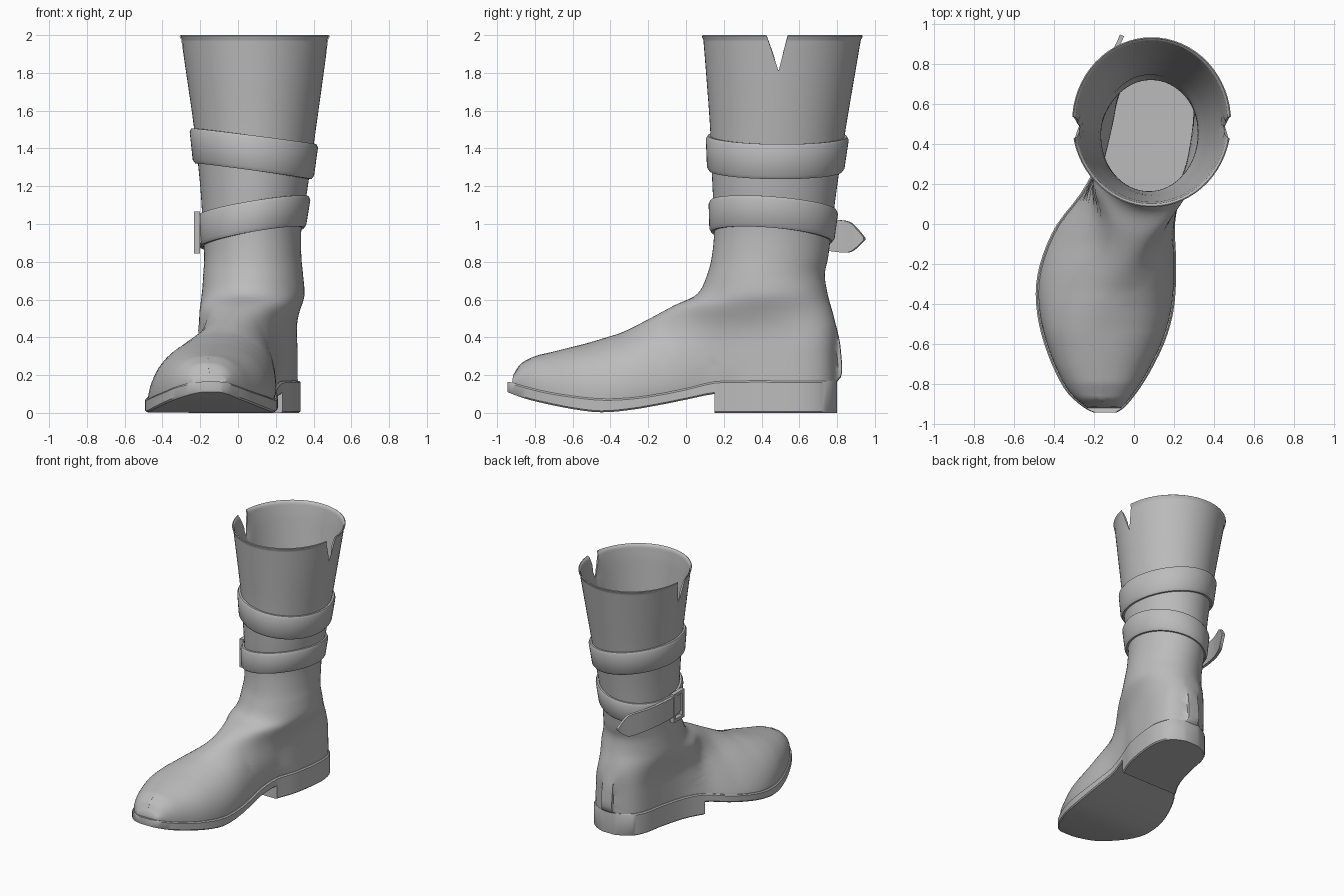
import bpy, bmesh, math
from mathutils import Vector

if "Cube" in bpy.data.objects:
    bpy.data.objects.remove(bpy.data.objects["Cube"])

leather = bpy.data.materials.new("grey leather")
leather.diffuse_color = (0.5, 0.5, 0.5, 1)
leather.use_nodes = True
leather.node_tree.nodes["Principled BSDF"].inputs["Base Color"].default_value = leather.diffuse_color
N = 64


def spline(rows, t):
    """Catmull-Rom through rows at index t."""
    i = min(int(t), len(rows) - 2)
    f = t - i
    p = [rows[max(0, min(len(rows) - 1, i + d))] for d in (-1, 0, 1, 2)]
    return [0.5 * (2*b + (c - a)*f + (2*a - 5*b + 4*c - d)*f*f + (3*b - a - 3*c + d)*f**3)
            for a, b, c, d in zip(*p)]


def lerp_table(rows, v):
    """Linear lookup in rows sorted by their first value."""
    for a, b in zip(rows, rows[1:]):
        if v <= b[0]:
            f = max(0, (v - a[0]) / (b[0] - a[0]))
            return [p + (q - p) * f for p, q in zip(a, b)]
    return list(rows[-1])


def loft(name, rings, close=False, caps=(True, True)):
    """Skin a list of point rings into one object."""
    bm = bmesh.new()
    vs = [[bm.verts.new(p) for p in r] for r in rings]
    n = len(vs[0])
    pairs = list(zip(vs, vs[1:])) + ([(vs[-1], vs[0])] if close else [])
    for a, b in pairs:
        for j in range(n):
            bm.faces.new((a[j], a[(j+1) % n], b[(j+1) % n], b[j]))
    if not close:
        for cap, ring in zip(caps, (vs[0], vs[-1])):
            if cap:
                bm.faces.new(ring)
    bmesh.ops.recalc_face_normals(bm, faces=bm.faces)
    me = bpy.data.meshes.new(name)
    bm.to_mesh(me)
    bm.free()
    me.materials.append(leather)
    ob = bpy.data.objects.new(name, me)
    bpy.context.collection.objects.link(ob)
    return ob


def finish(ob, angle=35):
    """Apply modifiers and smooth."""
    bpy.context.view_layer.update()
    dg = bpy.context.evaluated_depsgraph_get()
    me = bpy.data.meshes.new_from_object(ob.evaluated_get(dg))
    ob.modifiers.clear()
    ob.data = me
    bpy.ops.object.select_all(action='DESELECT')
    ob.select_set(True)
    bpy.context.view_layer.objects.active = ob
    bpy.ops.object.shade_smooth_by_angle(angle=math.radians(angle))


# Sole outline: y, left x, right x, bottom z, top z
plan = [
    (-.945, -.20, -.09, .11, .165), (-.92, -.25, -.05, .10, .16), (-.85, -.33, .01, .075, .14),
    (-.75, -.39, .075, .05, .115), (-.6, -.45, .15, .02, .09), (-.45, -.485, .195, .003, .075),
    (-.3, -.49, .21, .015, .08), (-.15, -.455, .21, .04, .10), (0, -.385, .205, .07, .13),
    (.15, -.27, .235, .10, .165), (.3, -.19, .29, .10, .17), (.5, -.135, .325, .10, .17),
    (.63, -.11, .328, .10, .17), (.72, -.07, .30, .10, .17), (.77, -.01, .25, .10, .17),
    (.80, .06, .18, .10, .17),
]
fine_plan = [spline(plan, i / 8) for i in range((len(plan) - 1) * 8 + 1)]

# Upper: sections fanning from the shaft mouth round the ankle to the toe
# front y, front z, back y, back z, front centre x, back centre x, half width
sections = [
    (.09, 2.0, .93, 2.0, .088, .088, .393),
    (.11, 1.75, .887, 1.75, .09, .09, .357),
    (.128, 1.5, .845, 1.5, .09, .09, .322),
    (.14, 1.2, .80, 1.2, .085, .085, .285),
    (.15, 1.0, .772, .98, .075, .075, .262),
    (.14, .85, .752, .82, .078, .078, .257),
    (.115, .74, .735, .73, .075, .085, .264),
    (.06, .63, .752, .62, .06, .1, .272),
    (-.06, .57, .785, .5, .02, .1, .272),
    (-.2, .495, .82, .33, -.04, .11, .26),
    (-.33, .43, .80, .165, -.09, .11, .255),
    (-.42, .4, .55, .155, -.12, .1, .265),
    (-.52, .37, .2, .15, -.14, -.03, .275),
    (-.62, .345, -.1, .1, -.15, -.11, .3),
    (-.72, .32, -.4, .065, -.16, -.14, .3),
    (-.8, .3, -.62, .08, -.16, -.15, .255),
    (-.875, .26, -.81, .12, -.16, -.16, .17),
    (-.915, .2, -.922, .15, -.15, -.15, .09),
]
# instep ridge: y, height, centre x, continued steeply behind the shin
ridge = sorted([(s[0], s[1], s[4]) for s in sections[5:]]) + [(.16, 1.1, .075), (.9, 6, .1)]


def foot_x(y, z):
    """Centre and half width of the foot at a side-view point."""
    _, l, r, _, zt = lerp_table(fine_plan, y)
    _, top, cx = lerp_table(ridge, y)
    h = min(1, max(0, (z - zt) / max(.01, top - zt)))
    p = lerp_table([(-.55, 2.3), (-.1, 1.45), (.1, 1.6)], y)[1]
    half = ((r - l) / 2 - .014) * (1 - h ** p) ** (1 / p)
    return (l + r) / 2 * (1 - h) + cx * h, half


def section_ring(s, grow=0.0):
    yf, zf, yb, zb, cf, cb, w = s
    pts = []
    for j in range(N):
        a = 2 * math.pi * j / N
        c, sn = math.cos(a), math.sin(a)
        f = (1 - c) / 2
        y, z = yf + (yb - yf)*f - c*grow, zf + (zb - zf)*f
        cx, half = cf + (cb - cf)*f, abs(sn) * (w + grow)
        m = min(1, max(0, (.64 - z) / .3))
        m = m * m * (3 - 2 * m)
        if m > 0:
            fx, fh = foot_x(y, z)
            cx, half = cx + (fx - cx) * m, half + (fh - half) * m
        side = 0 if abs(sn) < 1e-6 else math.copysign(1, sn)
        pts.append((cx + side * half, y, z))
    return pts


steps = 5
ts = [i / steps for i in range((len(sections) - 1) * steps + 1)]
# slight lip at the mouth
rings = [section_ring(spline(sections, t), g)
         for t, g in ((0, 0), (.03, .006), (.1, .005), (.15, 0))]
rings += [section_ring(spline(sections, t)) for t in ts[1:]]
upper = loft("boot_upper", rings, caps=(False, True))

# V notches on both sides of the mouth: slice along the V and drop the faces inside it
bm = bmesh.new()
bm.from_mesh(upper.data)
tip, spread = Vector((0, .49, 1.81)), (-.34, .26)
for k in spread:
    faces = [f for f in bm.faces if max(v.co.z for v in f.verts) > 1.8]
    geom = list({e for f in faces for e in f.edges} | {v for f in faces for v in f.verts}) + faces
    bmesh.ops.bisect_plane(bm, geom=geom, dist=1e-5, plane_co=tip, plane_no=(0, 1, -k))


def in_notch(p):
    d = p - tip
    return d.z > 0 and spread[0] * d.z < d.y < spread[1] * d.z


bmesh.ops.delete(bm, geom=[f for f in bm.faces if in_notch(f.calc_center_median())], context='FACES')
bmesh.ops.remove_doubles(bm, verts=bm.verts, dist=4e-4)
bmesh.ops.recalc_face_normals(bm, faces=bm.faces)
shin = min(bm.faces, key=lambda f: (f.calc_center_median() - Vector((.09, .12, 1.5))).length)
if shin.normal.y > 0:
    bmesh.ops.reverse_faces(bm, faces=bm.faces)
bm.to_mesh(upper.data)
bm.free()
wall = upper.modifiers.new("wall", 'SOLIDIFY')
wall.thickness = 0.014
wall.offset = -1
wall.thickness_clamp = 1
finish(upper, 45)


# Sole and heel block
def sole_ring(t, bottom=None):
    y, l, r, zb, zt = spline(plan, t)
    zb = zb if bottom is None else bottom
    e = .008
    return [(l + e, y, zb), (r - e, y, zb), (r, y, zb + e), (r, y, zt - e),
            (r - e, y, zt), (l + e, y, zt), (l, y, zt - e), (l, y, zb + e)]


step_at = 9
sole = [sole_ring(i / 3) for i in range(step_at * 3 + 1)]
heel = [sole_ring(i / 3, 0.0) for i in range(step_at * 3, (len(plan) - 1) * 3 + 1)]
finish(loft("sole", sole + heel))

# Straps wrapped round the shaft
shaft = sorted([(s[1], s[0], s[2], s[4], s[6]) for s in sections[:7]])


def band(name, z0, sx, sy, h):
    prof = [(-.012, -h/2), (.014, -h/2), (.025, -h/2 + .018),
            (.025, h/2 - .018), (.014, h/2), (-.012, h/2)]
    out = []
    for j in range(N):
        a = 2 * math.pi * j / N
        ring = []
        for off, dz in prof:
            z = z0 + sx * .28 * math.sin(a) - sy * .33 * math.cos(a) + dz
            _, yf, yb, cx, w = lerp_table(shaft, z)
            ring.append((cx + (w + off) * math.sin(a),
                         (yf + yb)/2 - ((yb - yf)/2 + off) * math.cos(a), z))
        out.append(ring)
    finish(loft(name, out, close=True))


band("upper_strap", 1.372, -.15, -.01, .185)
band("lower_strap", 1.015, .17, -.08, .165)

# Loose strap end with pointed tip: x, y, centre z, half height
tail = [(-.205, .36, .975, .075), (-.22, .46, .97, .078), (-.205, .58, .96, .08),
        (-.165, .72, .945, .082), (-.12, .82, .935, .085), (-.095, .87, .93, .078),
        (-.075, .91, .925, .045), (-.06, .945, .922, .006)]
rings = []
for i in range((len(tail) - 1) * 3 + 1):
    t = i / 3
    x, y, z, h = spline(tail, t)
    a = Vector(spline(tail, max(0, t - .2))[:2])
    b = Vector(spline(tail, min(len(tail) - 1, t + .2))[:2])
    d = (b - a).normalized()
    nx, ny = -d.y * .011, d.x * .011
    rings.append([(x + nx, y + ny, z - h), (x + nx, y + ny, z + h),
                  (x - nx, y - ny, z + h), (x - nx, y - ny, z - h)])
finish(loft("strap_end", rings))

# Buckle frame standing on the strap
frame = []
for sy, sz in ((-1, -1), (1, -1), (1, 1), (-1, 1)):
    y, z = .42 + sy * .055, .955 + sz * .1
    frame.append([(-.218 + dx, y + sy * k, z + sz * k)
                  for dx, k in ((-.016, -.012), (-.016, .012), (.016, .012), (.016, -.012))])
finish(loft("buckle", frame, close=True))
